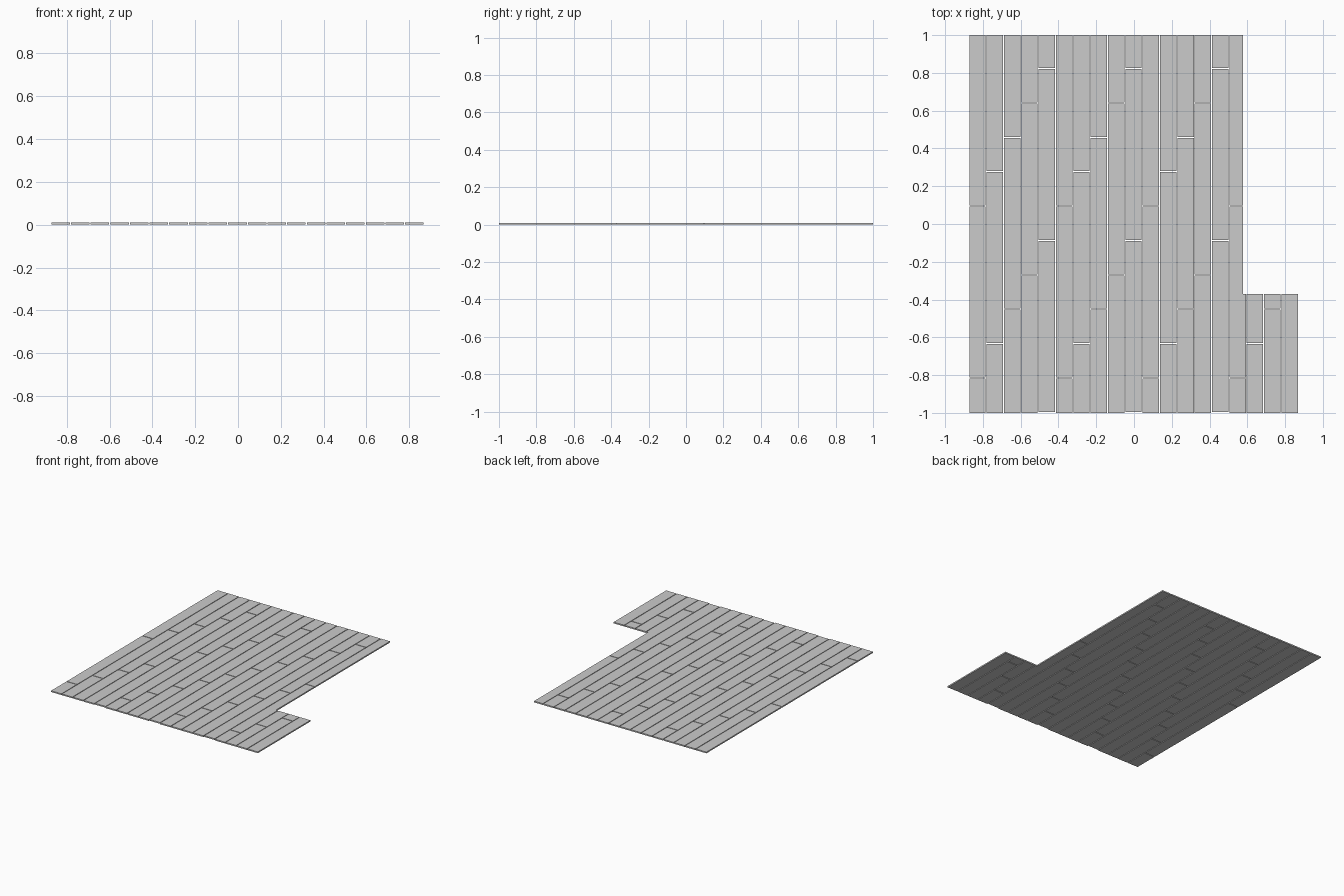
import bpy, bmesh

if "Cube" in bpy.data.objects:
    bpy.data.objects.remove(bpy.data.objects["Cube"])

THICK, GAP = 0.01, 0.005
X0, X1, Y0, Y1 = -0.872, 0.872, -1.0, 1.0   # overall floor extent
NOTCH_X, NOTCH_Y = 0.578, -0.37             # missing back right corner
PITCH, LENGTH, STAGGER = 0.0918, 0.91, 0.182
COLUMNS = 19


def outline(xa, xb, ya, yb):
    """Plank outline trimmed by the notch, or None if nothing is left."""
    if xa >= NOTCH_X:
        yb = min(yb, NOTCH_Y)
    elif xb > NOTCH_X:
        if ya >= NOTCH_Y:
            xb = NOTCH_X
        elif yb > NOTCH_Y:
            return [(xa, ya), (xb, ya), (xb, NOTCH_Y), (NOTCH_X, NOTCH_Y),
                    (NOTCH_X, yb), (xa, yb)]
    if yb - ya < 0.01:
        return None
    return [(xa, ya), (xb, ya), (xb, yb), (xa, yb)]


def plank(name, pts):
    bm = bmesh.new()
    face = bm.faces.new([bm.verts.new((x, y, 0)) for x, y in pts])
    top = bmesh.ops.extrude_face_region(bm, geom=[face])
    verts = [v for v in top["geom"] if isinstance(v, bmesh.types.BMVert)]
    bmesh.ops.translate(bm, verts=verts, vec=(0, 0, THICK))
    bmesh.ops.recalc_face_normals(bm, faces=bm.faces)
    mesh = bpy.data.meshes.new(name)
    bm.to_mesh(mesh)
    bm.free()
    bpy.context.collection.objects.link(bpy.data.objects.new(name, mesh))


# Staggered rows of floor planks running front to back
for i in range(COLUMNS):
    xa = X0 + i * PITCH
    xb = min(xa + PITCH - GAP, X1)
    first_joint = -0.815 + STAGGER * (i % 5)
    for k in range(3):
        ya = first_joint + (k - 1) * LENGTH + GAP / 2
        yb = ya + LENGTH - GAP
        pts = outline(xa, xb, max(ya, Y0), min(yb, Y1))
        if pts:
            plank(f"floor_plank_{i + 1}_{k + 1}", pts)
